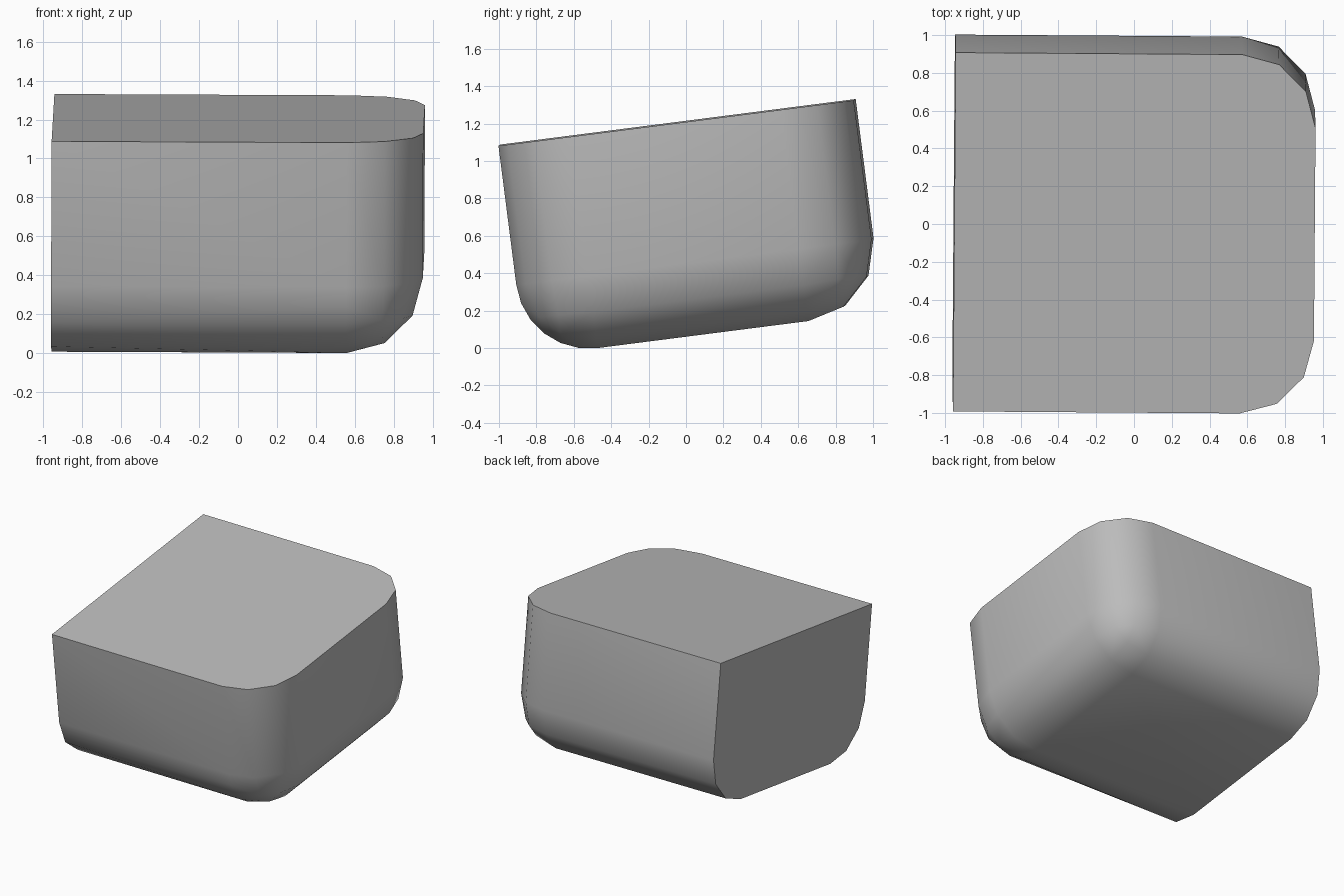
import bpy
import bmesh
from math import radians, sin, cos
from mathutils import Matrix, Vector

old = bpy.data.objects.get("Cube")
if old:
    bpy.data.objects.remove(old, do_unlink=True)

grey = bpy.data.materials.new("plain_grey")
grey.use_nodes = True
colour = (0.5, 0.5, 0.5, 1)
grey.diffuse_color = colour
grey.node_tree.nodes["Principled BSDF"].inputs["Base Color"].default_value = colour

low = Vector((-0.953, -0.854, 0.064))
high = Vector((0.955, 1.061, 1.204))
radius = 0.39

# Block, rounded on every edge that touches neither the top nor the cut end
block_bm = bmesh.new()
bmesh.ops.create_cube(block_bm, size=1)
bmesh.ops.scale(block_bm, vec=high - low, verts=block_bm.verts)
bmesh.ops.translate(block_bm, vec=(low + high) / 2, verts=block_bm.verts)
block_bm.normal_update()


def is_cut(face):
    return face.normal.z > 0.9 or face.normal.x < -0.9


rounded = [e for e in block_bm.edges if not any(is_cut(f) for f in e.link_faces)]
bmesh.ops.bevel(block_bm, geom=rounded, offset=radius, offset_type='OFFSET',
                segments=3, profile=0.5, affect='EDGES')
points = [v.co.copy() for v in block_bm.verts]
block_bm.free()

# Extra steps where the front lower edge meets its corner
for angle in (15, 45, 75):
    a = radians(angle)
    points.append(Vector((high.x - radius, low.y + radius - radius * cos(a),
                          low.z + radius - radius * sin(a))))

# Lean backwards, with a slight roll and turn
turn = (Matrix.Rotation(radians(-0.4), 3, 'Z') @ Matrix.Rotation(radians(0.25), 3, 'Y')
        @ Matrix.Rotation(radians(7.3), 3, 'X'))
points = [turn @ p for p in points]

# Centre the block and stand it on the ground
least = Vector([min(p[i] for p in points) for i in range(3)])
most = Vector([max(p[i] for p in points) for i in range(3)])
base = Vector(((least.x + most.x) / 2, (least.y + most.y) / 2, least.z))

# Skin over the points
bm = bmesh.new()
for p in points:
    bm.verts.new(p - base)
bmesh.ops.convex_hull(bm, input=bm.verts[:])
bmesh.ops.dissolve_limit(bm, angle_limit=radians(0.5),
                         verts=bm.verts[:], edges=bm.edges[:])
bmesh.ops.recalc_face_normals(bm, faces=bm.faces[:])

mesh = bpy.data.meshes.new("rounded_block")
bm.to_mesh(mesh)
bm.free()
mesh.materials.append(grey)
block = bpy.data.objects.new("rounded_block", mesh)
bpy.context.collection.objects.link(block)

bpy.context.view_layer.objects.active = block
block.select_set(True)
bpy.ops.object.shade_smooth_by_angle(angle=radians(32))
